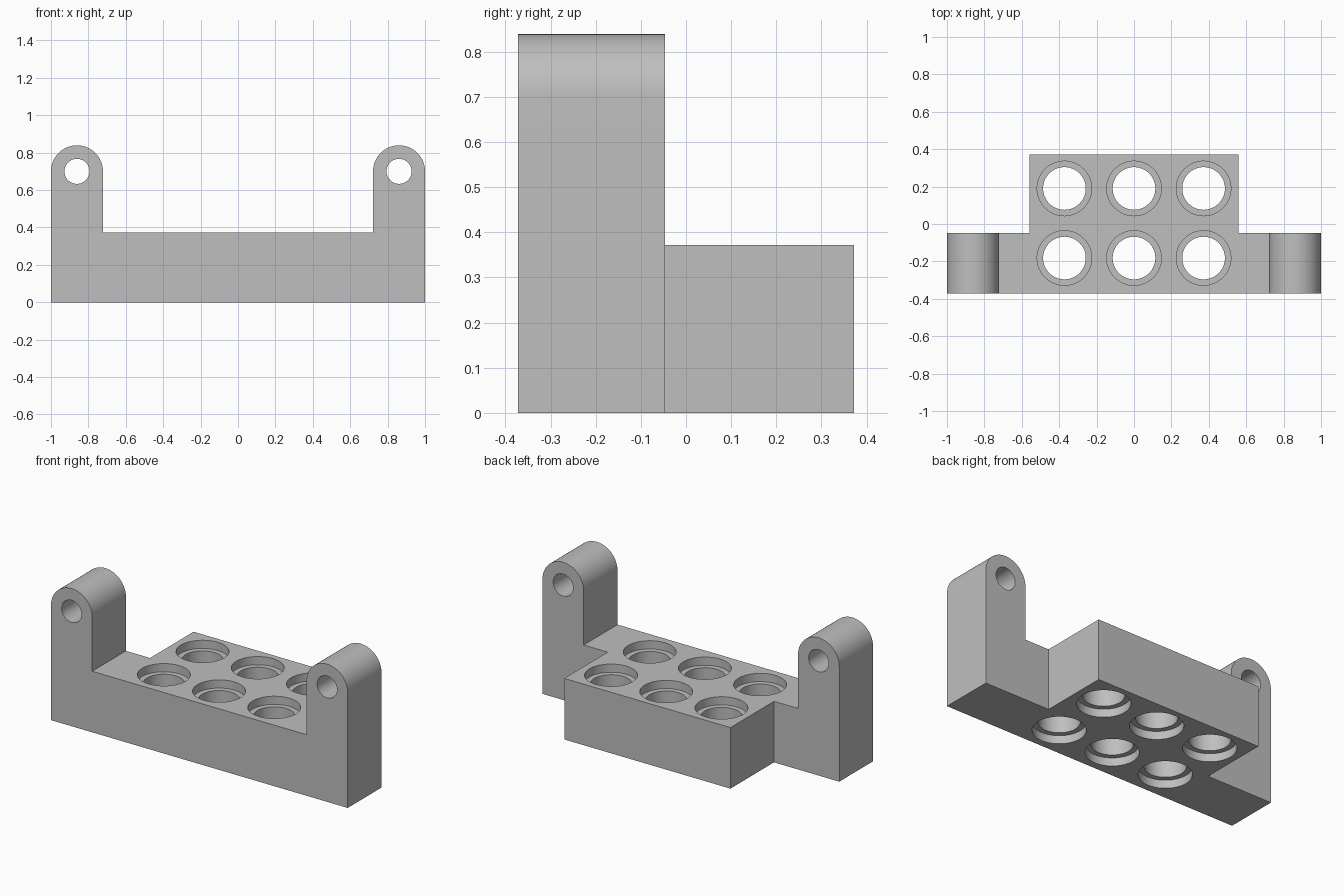
import bpy, bmesh, math
from mathutils import Vector, Matrix

if "Cube" in bpy.data.objects:
    bpy.data.objects.remove(bpy.data.objects["Cube"], do_unlink=True)

grey = bpy.data.materials.new("plain grey")
grey.use_nodes = True
colour = (0.52, 0.52, 0.52, 1)
grey.diffuse_color = colour
grey.node_tree.nodes["Principled BSDF"].inputs["Base Color"].default_value = colour

HEIGHT, BACK, STEP = 0.372, 0.372, -0.047
EAR_X, EAR_Z, EAR_R = 0.861, 0.70, 0.139


def prism(name, points, extrusion):
    """Solid made by sweeping a closed outline along a vector."""
    bm = bmesh.new()
    face = bm.faces.new([bm.verts.new(p) for p in points])
    swept = bmesh.ops.extrude_face_region(bm, geom=[face])["geom"]
    bmesh.ops.translate(bm, vec=Vector(extrusion),
                        verts=[v for v in swept if isinstance(v, bmesh.types.BMVert)])
    bmesh.ops.recalc_face_normals(bm, faces=bm.faces)
    return finish(name, bm)


def cylinder(name, centre, radius, depth, matrix=Matrix()):
    bm = bmesh.new()
    bmesh.ops.create_cone(bm, cap_ends=True, segments=64, radius1=radius, radius2=radius,
                          depth=depth, matrix=Matrix.Translation(centre) @ matrix)
    return finish(name, bm)


def finish(name, bm):
    mesh = bpy.data.meshes.new(name)
    bm.to_mesh(mesh)
    bm.free()
    mesh.materials.append(grey)
    obj = bpy.data.objects.new(name, mesh)
    bpy.context.collection.objects.link(obj)
    return obj


def boolean(target, tool, operation="DIFFERENCE"):
    """Apply a boolean and discard the tool."""
    tool.hide_render = True
    mod = target.modifiers.new("cut", "BOOLEAN")
    mod.operation, mod.solver, mod.object = operation, "EXACT", tool
    bpy.context.view_layer.objects.active = target
    bpy.ops.object.modifier_apply(modifier=mod.name)
    bpy.data.objects.remove(tool, do_unlink=True)


# Front outline: a low bar with a round-topped ear at each end
half = [(EAR_X - EAR_R, HEIGHT)]
for i in range(33):
    a = math.pi * (1 - i / 32)
    half.append((EAR_X + EAR_R * math.cos(a), EAR_Z + EAR_R * math.sin(a)))
half.append((1, 0))
outline = half + [(-x, z) for x, z in reversed(half)]
bracket = prism("mounting_bracket", [(x, -0.6, z) for x, z in outline], (0, 1.2, 0))

# Plan outline: wide front bar, narrower block behind
plan = [(1.2, -BACK), (1.2, STEP), (0.56, STEP), (0.56, BACK)]
plan += [(-x, y) for x, y in reversed(plan)]
boolean(bracket, prism("plan_tool", [(x, y, -0.2) for x, y in plan], (0, 0, 1.4)), "INTERSECT")

# Cross holes through the ears
for side in (-1, 1):
    boolean(bracket, cylinder("ear_hole", (side * EAR_X, -0.2, EAR_Z), 0.067, 1,
                              Matrix.Rotation(math.pi / 2, 4, "X")))

# Six through holes, counterbored above and below
for x in (-0.372, 0, 0.372):
    for y in (-0.182, 0.19):
        boolean(bracket, cylinder("through_hole", (x, y, HEIGHT / 2), 0.114, 1))
        for z in (0, HEIGHT):
            boolean(bracket, cylinder("counterbore", (x, y, z), 0.146, 0.1))

bpy.ops.object.select_all(action="DESELECT")
bracket.select_set(True)
bpy.context.view_layer.objects.active = bracket
bpy.ops.object.shade_smooth_by_angle(angle=math.radians(30))
